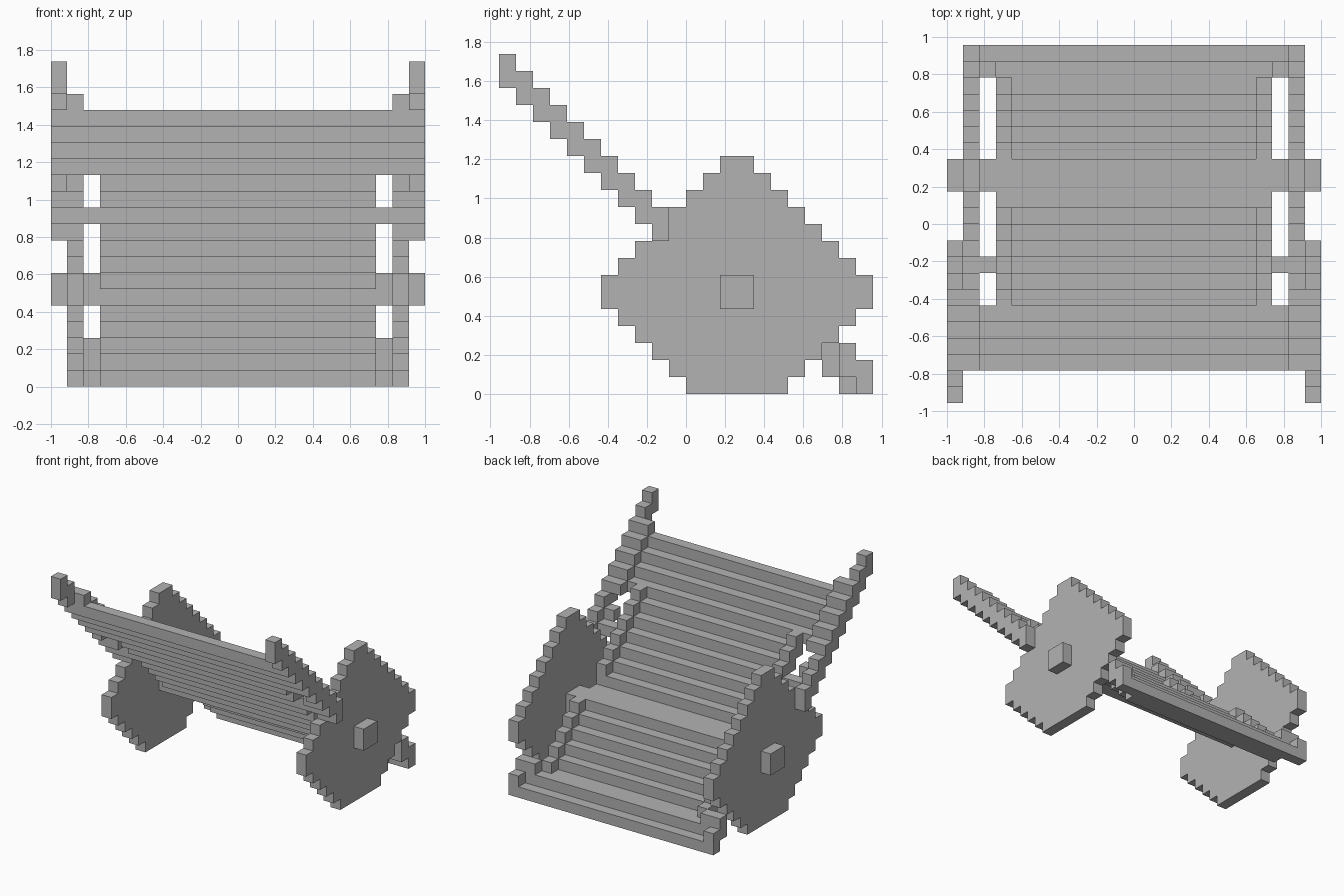
import bpy, bmesh
from mathutils import Vector

cube = bpy.data.objects.get("Cube")
if cube:
    bpy.data.objects.remove(cube, do_unlink=True)

# Block grid: 23 wide, 22 deep, 20 high
W, D = 23, 22
U = 2 / W
parts = {}

grey = bpy.data.materials.new("plain_grey")
grey.use_nodes = True
grey.diffuse_color = (0.448, 0.448, 0.448, 1)
grey.node_tree.nodes["Principled BSDF"].inputs["Base Color"].default_value = grey.diffuse_color


def block(name, x0, x1, y, z, y1=None, z1=None):
    """Fill a box of blocks, ends included."""
    cells = parts.setdefault(name, set())
    for i in range(x0, x1 + 1):
        for j in range(y, (y if y1 is None else y1) + 1):
            for k in range(z, (z if z1 is None else z1) + 1):
                cells.add((i, j, k))


def pair(name, x0, x1, y, z, y1=None, z1=None):
    """The same box on both sides."""
    block("right_" + name, x0, x1, y, z, y1, z1)
    block("left_" + name, W - 1 - x1, W - 1 - x0, y, z, y1, z1)


# Wheels: stepped rounds beside the bed
for k in range(14):
    half = min(k + 3, 14 - k, 8)
    pair("wheel", 1, 1, 14 - half, k, 13 + half)

# Axle through both wheels
block("axle", 0, W - 1, 13, 5, 14, 6)

# Handles: sloping shafts, two blocks high
for j in range(10):
    pair("handle", 0, 0, j, 18 - j, z1=19 - j)

# Wide upper bed with a lip inside each handle
for j in range(2, 6):
    block("upper_bed", 1, W - 2, j, 18 - j)
for j in range(2, 7):
    pair("upper_lip", 1, 1, j, 19 - j)

# Narrow middle bed with lips, and its cross bar
for j in range(6, 13):
    block("middle_bed", 3, W - 4, j, 18 - j)
    if j < 12:
        pair("middle_lip", 3, 3, j, 19 - j)
pair("handle_bracket", 1, 1, 7, 11)
block("cross_bar", 1, W - 2, 8, 10)

# Lower bed behind the axle
for j in range(15, 21):
    block("lower_bed", 3, W - 4, j, 20 - j)
    if j < 20:
        pair("lower_lip", 3, 3, j, 21 - j)

# Tail board with corner posts
block("tail_board", 1, W - 2, 20, 1)
block("tail_board", 1, W - 2, 21, 0)
pair("tail_post", 1, 2, 20, 2)
pair("tail_post", 1, 1, 21, 1)

# Turn each part into a mesh of its exposed faces
filled = set().union(*parts.values())
origin = Vector((-1, -D * U / 2, 0))
for name, cells in parts.items():
    bm = bmesh.new()
    for cell in sorted(cells):
        for axis in range(3):
            for side in (0, 1):
                near = list(cell)
                near[axis] += 2 * side - 1
                if tuple(near) in filled:
                    continue
                a, b = (axis + 1) % 3, (axis + 2) % 3
                corners = []
                for da, db in ((0, 0), (1, 0), (1, 1), (0, 1)):
                    p = Vector(cell)
                    p[axis] += side
                    p[a] += da
                    p[b] += db
                    corners.append(bm.verts.new(origin + p * U))
                bm.faces.new(corners if side else corners[::-1])
    bmesh.ops.remove_doubles(bm, verts=bm.verts[:], dist=U / 100)
    bmesh.ops.dissolve_limit(bm, angle_limit=0.01, verts=bm.verts[:], edges=bm.edges[:])
    mesh = bpy.data.meshes.new(name)
    bm.to_mesh(mesh)
    bm.free()
    mesh.materials.append(grey)
    bpy.context.scene.collection.objects.link(bpy.data.objects.new(name, mesh))
